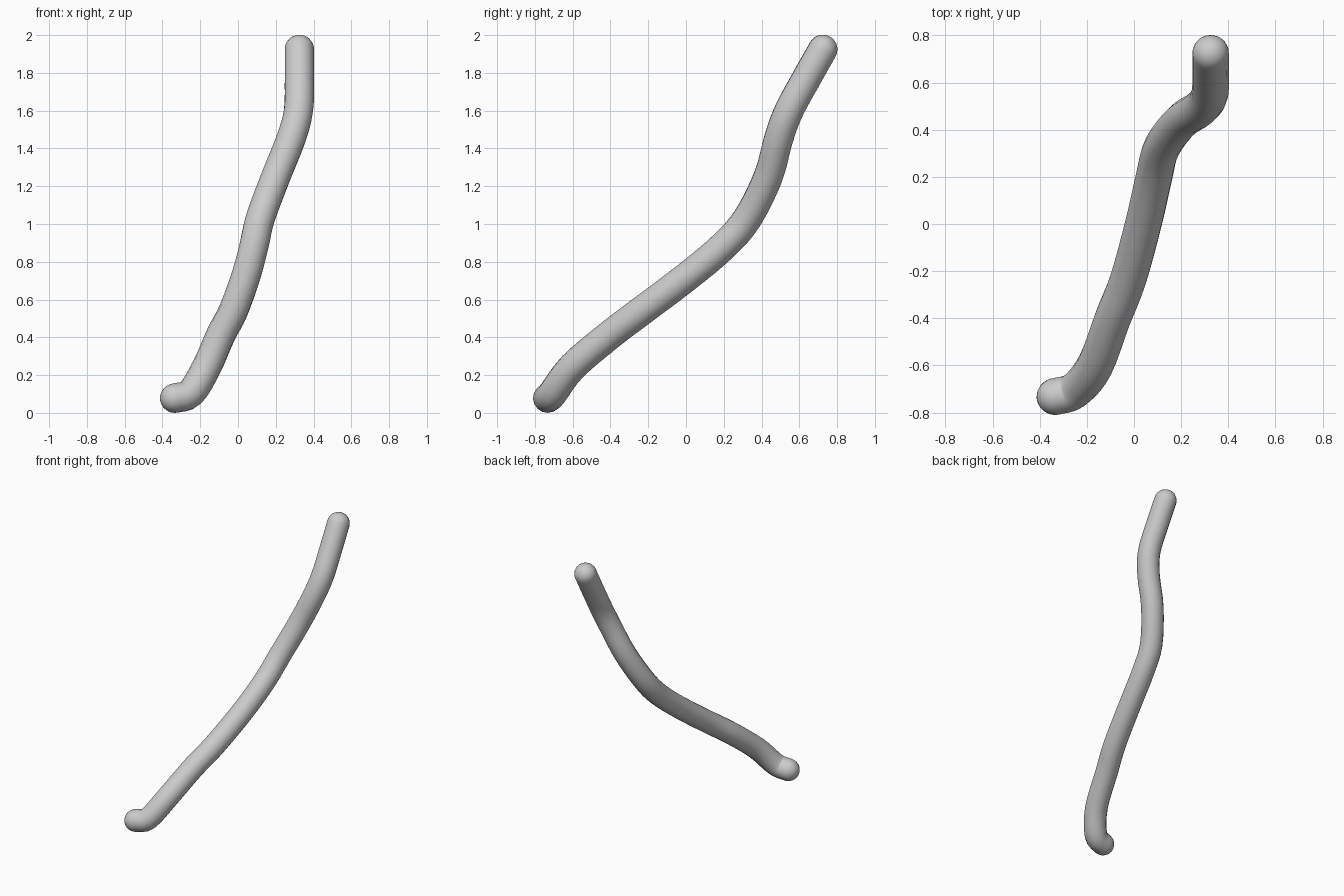
import bpy, math
from mathutils import Vector

if "Cube" in bpy.data.objects:
    bpy.data.objects.remove(bpy.data.objects["Cube"])

R = 0.078
# Centre line of the bent stick, bottom to top
path = [Vector(p) for p in [
    (-0.335, -0.732, 0.078), (-0.25, -0.705, 0.105), (-0.165, -0.60, 0.245),
    (-0.09, -0.40, 0.415), (-0.025, -0.235, 0.54), (0.042, 0.01, 0.725),
    (0.085, 0.20, 0.885), (0.118, 0.325, 1.03), (0.20, 0.435, 1.25),
    (0.28, 0.49, 1.45), (0.32, 0.545, 1.60), (0.325, 0.64, 1.775),
    (0.325, 0.724, 1.924)]]


def smooth(pts, steps=4):
    """Catmull-Rom samples through the points."""
    q = [2 * pts[0] - pts[1]] + pts + [2 * pts[-1] - pts[-2]]
    out = []
    for a, b, c, d in zip(q, q[1:], q[2:], q[3:]):
        for i in range(steps):
            t = i / steps
            out.append(0.5 * (2 * b + (c - a) * t + (2 * a - 5 * b + 4 * c - d) * t * t
                              + (3 * b - a - 3 * c + d) * t ** 3))
    return out + [pts[-1]]


def cap(centre, direction):
    """Rounded end: points and radii along a quarter circle."""
    n = 7
    return [(centre + direction * R * math.sin(a), R * max(math.cos(a), 0.02))
            for a in (math.pi / 2 * i / n for i in range(1, n + 1))]


body = smooth(path)
start = cap(body[0], (body[0] - body[1]).normalized())[::-1]
end = cap(body[-1], (body[-1] - body[-2]).normalized())
rings = start + [(p, R) for p in body] + end

# Stick: round tube swept along the centre line
curve = bpy.data.curves.new("bent_stick", 'CURVE')
curve.dimensions = '3D'
curve.bevel_depth = 1.0
curve.bevel_resolution = 6
curve.use_fill_caps = True
spline = curve.splines.new('POLY')
spline.points.add(len(rings) - 1)
for pt, (co, r) in zip(spline.points, rings):
    pt.co = (*co, 1)
    pt.radius = r
stick = bpy.data.objects.new("bent_stick", curve)
bpy.context.collection.objects.link(stick)
bpy.context.view_layer.objects.active = stick
stick.select_set(True)
bpy.ops.object.convert(target='MESH')
bpy.ops.object.shade_smooth()
